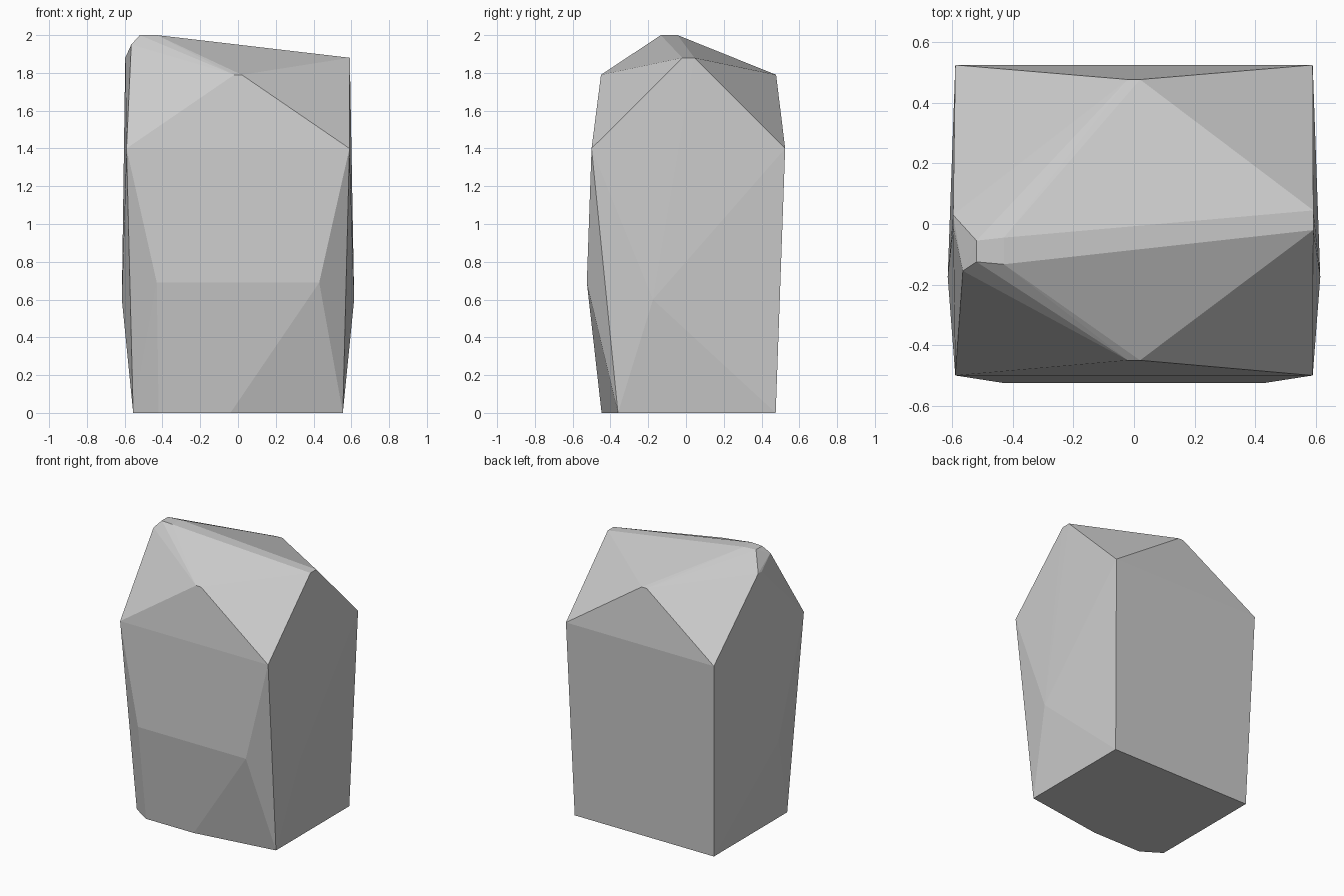
import bpy, bmesh, math

if "Cube" in bpy.data.objects:
    bpy.data.objects.remove(bpy.data.objects["Cube"])

# Corners that repeat on the left and right: x half-width, y, z
mirrored = [
    (0.555, 0.475, 0.0), (0.555, -0.36, 0.0),      # base
    (0.615, -0.175, 0.60),                         # side bulge
    (0.43, -0.525, 0.69), (0.42, -0.523, 0.735),   # front bulge
    (0.59, -0.50, 1.40), (0.59, 0.525, 1.40),      # shoulders
    (0.02, -0.45, 1.79), (0.02, 0.477, 1.79),      # front and back facet tips
]
# Corners of the chipped base and the lopsided peak
single = [
    (-0.04, -0.447, 0.0), (-0.42, -0.447, 0.0),
    (0.592, -0.02, 1.88), (0.592, 0.045, 1.88),
    (-0.597, -0.01, 1.88), (-0.597, 0.03, 1.88),
    (-0.565, -0.155, 1.95),
    (-0.52, -0.125, 2.0), (-0.43, -0.133, 2.0),
    (-0.43, -0.045, 2.0), (-0.52, -0.055, 2.0),
]

# Faceted stone block: convex shell around the corners
bm = bmesh.new()
for x, y, z in mirrored:
    for side in (-1, 1):
        bm.verts.new((side * x, y, z))
for p in single:
    bm.verts.new(p)
hull = bmesh.ops.convex_hull(bm, input=bm.verts[:])
loose = [v for v in bm.verts if not v.link_faces]
bmesh.ops.delete(bm, geom=loose, context='VERTS')
bmesh.ops.dissolve_limit(bm, angle_limit=math.radians(0.5),
                         verts=bm.verts[:], edges=bm.edges[:])
bmesh.ops.recalc_face_normals(bm, faces=bm.faces[:])

mesh = bpy.data.meshes.new("stone_block")
bm.to_mesh(mesh)
bm.free()
stone = bpy.data.objects.new("stone_block", mesh)
bpy.context.collection.objects.link(stone)
